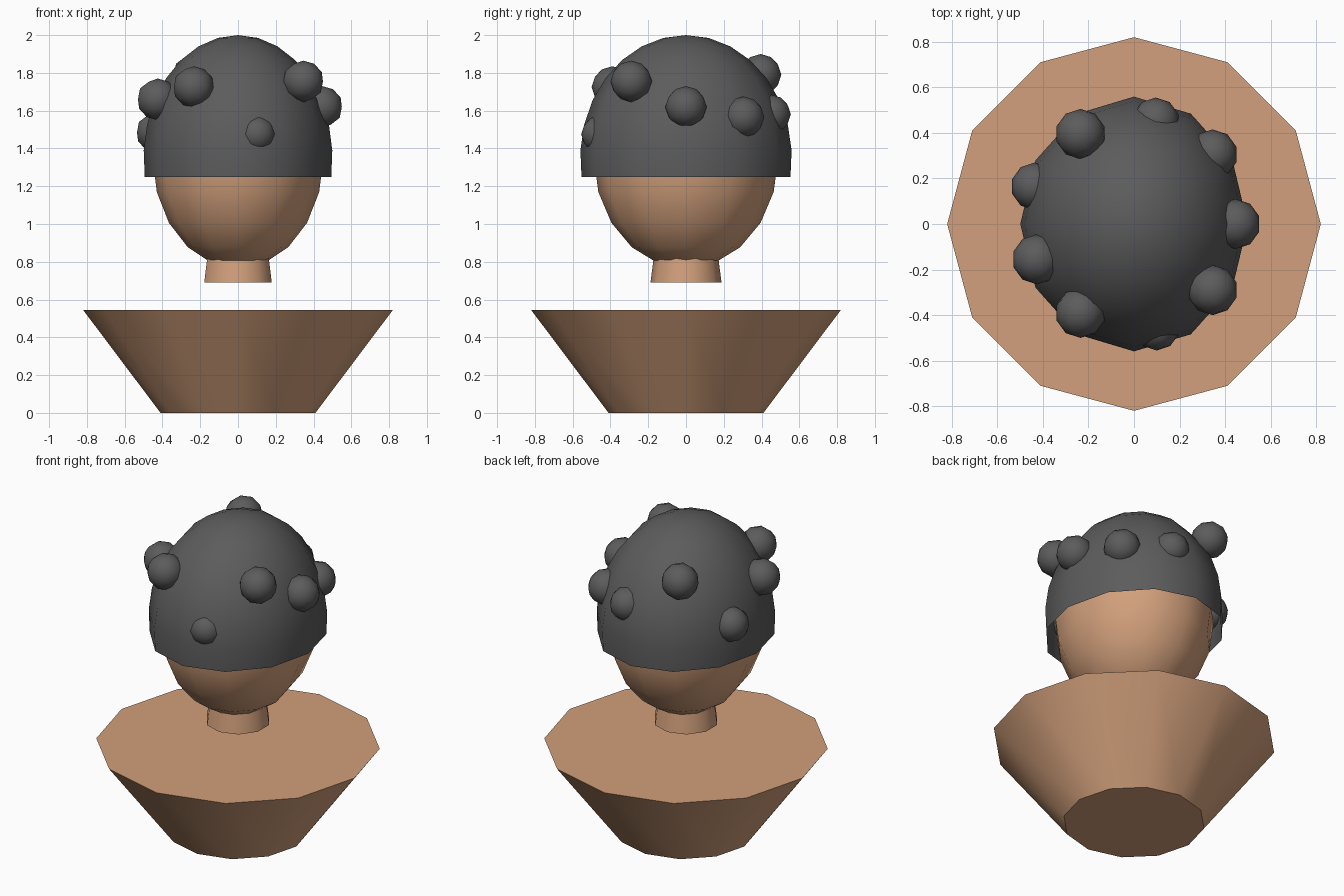
import bpy, bmesh, math

if "Cube" in bpy.data.objects:
    bpy.data.objects.remove(bpy.data.objects["Cube"])


def material(name, rgb):
    m = bpy.data.materials.new(name)
    m.diffuse_color = (*rgb, 1)
    m.use_nodes = True
    m.node_tree.nodes["Principled BSDF"].inputs["Base Color"].default_value = m.diffuse_color
    return m


SKIN = material("skin tan", (0.645, 0.352, 0.200))
GREY = material("charcoal grey", (0.107, 0.107, 0.107))


def finish(name, mat):
    ob = bpy.context.object
    ob.name = name
    ob.data.materials.append(mat)
    bpy.ops.object.shade_smooth_by_angle(angle=math.radians(45))
    return ob


def tapered(name, sides, r_low, r_high, z_low, z_high):
    bpy.ops.mesh.primitive_cone_add(vertices=sides, radius1=r_low, radius2=r_high,
                                    depth=z_high - z_low,
                                    location=(0, 0, (z_low + z_high) / 2))
    return finish(name, SKIN)


# Shoulders and the neck floating above them
tapered("shoulders", 12, 0.41, 0.82, 0.0, 0.545)
tapered("neck", 10, 0.188, 0.165, 0.69, 0.87)

# Head
bpy.ops.mesh.primitive_uv_sphere_add(segments=12, ring_count=10, radius=1,
                                     location=(0, 0, 1.35), scale=(0.452, 0.488, 0.585))
finish("head", SKIN)

# Open hair cap: an ellipsoid dome reaching just below its equator
SEGS, RINGS, SWEEP = 12, 8, math.radians(99)
bm = bmesh.new()
top = bm.verts.new((0, 0, 2.0))
previous = None
for i in range(1, RINGS + 1):
    t = SWEEP * i / RINGS
    ring = []
    for j in range(SEGS):
        a = 2 * math.pi * j / SEGS
        ring.append(bm.verts.new((0.5 * math.sin(t) * math.cos(a),
                                  0.56 * math.sin(t) * math.sin(a),
                                  1.351 + 0.649 * math.cos(t))))
    for j in range(SEGS):
        k = (j + 1) % SEGS
        if previous:
            bm.faces.new((previous[j], ring[j], ring[k], previous[k]))
        else:
            bm.faces.new((top, ring[j], ring[k]))
    previous = ring
mesh = bpy.data.meshes.new("hair_cap")
bm.to_mesh(mesh)
bm.free()
cap = bpy.data.objects.new("hair_cap", mesh)
bpy.context.collection.objects.link(cap)
bpy.ops.object.select_all(action='DESELECT')
cap.select_set(True)
bpy.context.view_layer.objects.active = cap
finish("hair_cap", GREY)

# Hair curls scattered around the cap: x, y, z, radius
CURLS = [
    (0.445, 0.0, 1.62, 0.11), (0.345, 0.305, 1.565, 0.11), (0.345, -0.29, 1.755, 0.11),
    (0.10, -0.455, 1.475, 0.10), (-0.235, -0.39, 1.725, 0.11), (-0.425, -0.155, 1.66, 0.11),
    (-0.435, 0.165, 1.485, 0.105), (-0.235, 0.395, 1.79, 0.11), (0.095, 0.45, 1.58, 0.105),
]
for i, (x, y, z, r) in enumerate(CURLS):
    bpy.ops.mesh.primitive_ico_sphere_add(subdivisions=2, radius=r, location=(x, y, z))
    finish(f"hair_curl_{i + 1}", GREY)
